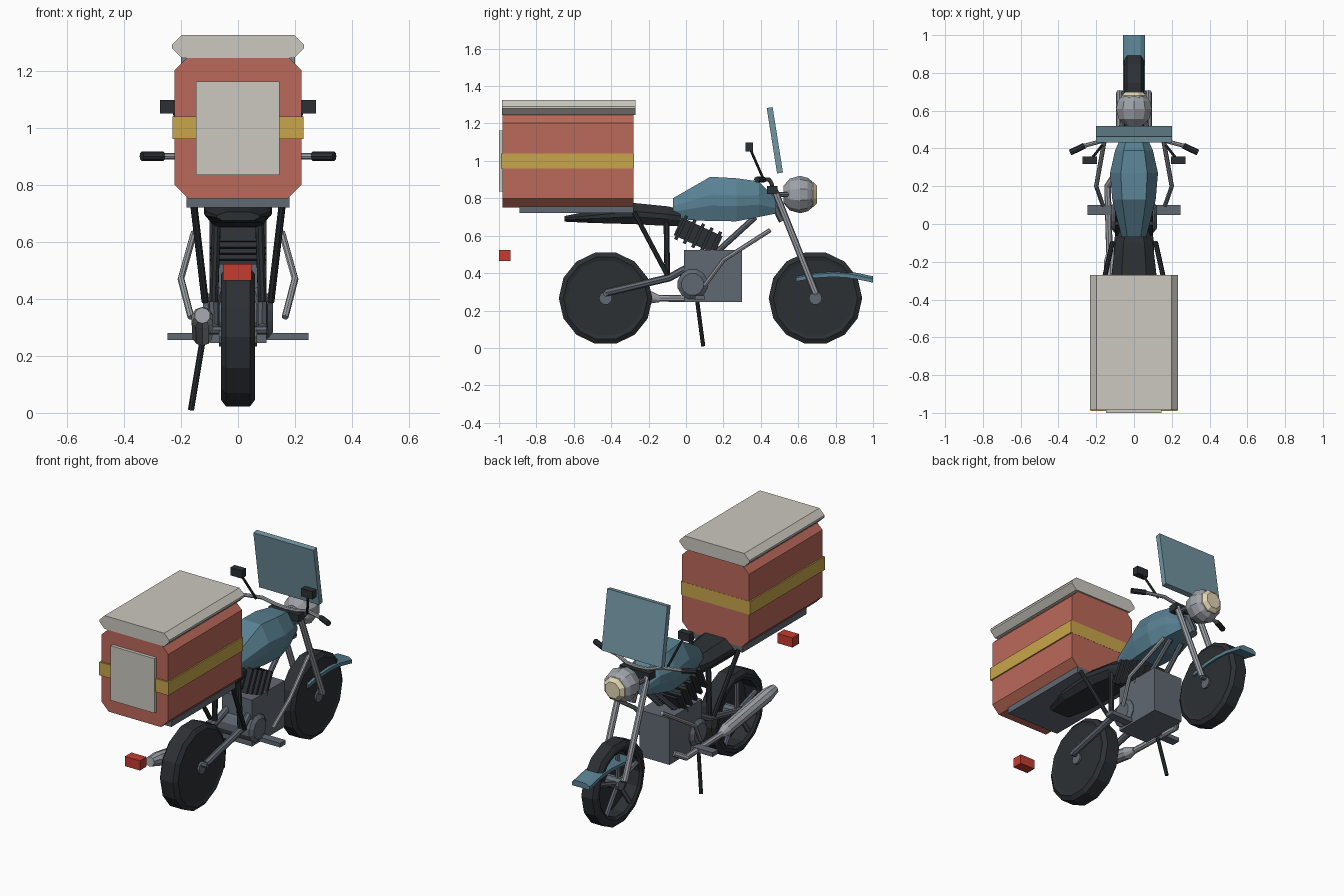
import bpy, bmesh, math
from mathutils import Matrix, Vector

if "Cube" in bpy.data.objects:
    bpy.data.objects.remove(bpy.data.objects["Cube"])

COL = {"red": (.50, .14, .10), "teal": (.10, .22, .29), "glass": (.17, .30, .36), "yellow": (.58, .38, .07),
       "cream": (.60, .58, .52), "dark": (.025, .03, .034), "iron": (.12, .14, .17),
       "steel": (.34, .36, .39), "lens": (.75, .66, .45), "lamp": (.55, .045, .03)}
MATS = {}
for key, c in COL.items():
    MATS[key] = bpy.data.materials.new(key)
    MATS[key].diffuse_color = (*c, 1)


def add(name, data, col):
    ob = bpy.data.objects.new(name, data)
    bpy.context.collection.objects.link(ob)
    data.materials.append(MATS[col])
    return ob


def finish(name, bm, col):
    bmesh.ops.recalc_face_normals(bm, faces=bm.faces)
    me = bpy.data.meshes.new(name)
    bm.to_mesh(me)
    bm.free()
    return add(name, me, col)


def box(name, lo, hi, col, tilt=0, edge=0, axis=None):
    """Box between two corners; optional tilt about x, optional bevel of edges along an axis."""
    lo, hi = Vector(lo), Vector(hi)
    bm = bmesh.new()
    bmesh.ops.create_cube(bm, size=1, matrix=Matrix.Diagonal((*(hi - lo), 1)))
    if edge:
        es = [e for e in bm.edges
              if abs((e.verts[0].co - e.verts[1].co).normalized()[axis]) > .9]
        bmesh.ops.bevel(bm, geom=es, offset=edge, segments=1, affect='EDGES')
    bm.transform(Matrix.Translation((lo + hi) / 2) @ Matrix.Rotation(math.radians(tilt), 4, 'X'))
    return finish(name, bm, col)


def tube(name, pts, r, col, both=True, res=2):
    """Poly tube through points, repeated on the other side when both is set."""
    cu = bpy.data.curves.new(name, 'CURVE')
    cu.dimensions = '3D'
    cu.bevel_depth, cu.bevel_resolution, cu.use_fill_caps = r, res, True
    for s in ((1, -1) if both else (1,)):
        sp = cu.splines.new('POLY')
        sp.use_smooth = False
        sp.points.add(len(pts) - 1)
        for p, (x, y, z) in zip(sp.points, pts):
            p.co = (x * s, y, z, 1)
    return add(name, cu, col)


def loft(name, rings, col):
    """Skin closed rings of points, cap both ends."""
    bm = bmesh.new()
    vs = [[bm.verts.new(p) for p in ring] for ring in rings]
    n = len(vs[0])
    for a, b in zip(vs, vs[1:]):
        for i in range(n):
            bm.faces.new((a[i], a[(i + 1) % n], b[(i + 1) % n], b[i]))
    bm.faces.new(vs[0])
    bm.faces.new(vs[-1])
    return finish(name, bm, col)


def lathe(name, prof, n, centre, axis, col):
    """Turn (offset, radius) pairs around an axis."""
    q = Vector((0, 0, 1)).rotation_difference(Vector(axis).normalized())
    ring = lambda h, r: [q @ Vector((r * math.cos(t), r * math.sin(t), h)) + Vector(centre)
                         for t in (2 * math.pi * (i + .5) / n for i in range(n))]
    return loft(name, [ring(h, r) for h, r in prof], col)


def body(secs):
    """Chamfered sections from (y, bottom, top, half width)."""
    rings = []
    for y, b, t, w in secs:
        h = t - b
        half = [(w * .75, b), (w, b + h * .35), (w, b + h * .6), (w * .55, t)]
        rings.append([(x, y, z) for x, z in half] + [(-x, y, z) for x, z in half[::-1]])
    return rings


# Wheels: tyre closed on the right, open with spokes on the left
for tag, y, w in (("rear", -.43, .06), ("front", .692, .052)):
    c = (0, y, .266)
    lathe(tag + "_tyre", [(w * .6, .001), (w * .6, .19), (-w * .8, .19), (-w, .205), (-w, .225), (-w * .7, .25),
                          (w * .7, .25), (w, .225), (w * .9, .205), (w * .9, .001)], 14, c, (1, 0, 0), "dark")
    lathe(tag + "_hub", [(-w * 1.1, .035), (w * 1.1, .035)], 10, c, (1, 0, 0), "iron")
    for i in range(5):
        a = math.radians(90 + 72 * i)
        d = Vector((0, math.cos(a), math.sin(a)))
        tube(tag + "_spoke", [Vector((-w * .6, y, .266)) + d * r for r in (.02, .2)],
             .014, "iron", both=False, res=1)

# Cargo box
box("cargo_box", (-.222, -.98, .752), (.222, -.28, 1.25), "red", edge=.048, axis=1)
box("cargo_lid", (-.232, -.985, 1.245), (.232, -.27, 1.325), "cream", edge=.034, axis=1)
box("cargo_band", (-.23, -.99, .96), (.23, -.279, 1.04), "yellow")
box("cargo_panel", (-.147, -1, .835), (.145, -.975, 1.163), "cream")
box("cargo_rack", (-.18, -.89, .72), (.18, -.28, .757), "iron")
box("tail_light", (-.052, -1, .465), (.048, -.938, .523), "lamp")

# Seat and tank
loft("seat", body([(-.65, .675, .705, .075), (-.5, .668, .735, .115), (-.28, .662, .775, .12),
                   (-.1, .652, .757, .1), (-.03, .65, .742, .075)]), "dark")
loft("fuel_tank", body([(-.07, .69, .80, .065), (.13, .678, .915, .115), (.27, .677, .907, .127),
                        (.39, .70, .89, .1), (.48, .718, .80, .06)]), "teal")

# Engine
box("engine_block", (-.1, -.01, .245), (.1, .3, .523), "iron")
lathe("engine_cover", [(-.122, .06), (-.105, .082), (.105, .082), (.122, .06)], 12,
      (0, .035, .34), (1, 0, 0), "iron")
axis = Vector((0, math.cos(math.radians(-25)), math.sin(math.radians(-25))))
mid = Vector((0, .065, .6))
half = Vector((.07, .12, .052))
box("engine_cylinder", mid - half, mid + half, "dark", tilt=-25)
for i in range(5):
    c, half = mid + axis * (i - 2) * .05, Vector((.1, .009, .07))
    box("cooling_fin", c - half, c + half, "dark", tilt=-25)

# Frame
tube("down_tube", [(.04, .37, .70), (.05, .14, .49)], .016, "iron")
tube("rear_strut", [(.155, -.28, .73), (.115, -.1, .39)], .013, "dark")
tube("seat_post", [(.075, -.105, .68), (.085, -.1, .39)], .016, "dark")
tube("swing_arm", [(.085, -.43, .295), (.085, -.09, .375), (.07, .01, .43)], .02, "iron")
tube("rear_axle", [(-.1, -.43, .29), (.1, -.43, .29)], .015, "iron", both=False)
tube("crash_guard", [(.155, .45, .63), (.2, .2, .47), (.165, .1, .335)], .012, "steel")
box("foot_peg_bar", (-.247, .048, .256), (.247, .1, .281), "iron")
tube("kickstand", [(-.125, .06, .25), (-.165, .092, .01)], .011, "dark", both=False)

# Exhaust
tube("exhaust_pipe", [(-.1, .26, .3), (-.14, .2, .262), (-.13, -.15, .265)], .018, "steel", both=False)
d = Vector((0, -.52, .08))
lathe("muffler", [(0, .018), (.06, .036), (.46, .04), (.525, .028)], 10, (-.125, -.14, .262), d, "steel")

# Fork and steering
tube("fork_leg", [(.078, .475, .84), (.078, .692, .295)], .018, "steel")
tube("front_axle", [(-.09, .692, .295), (.09, .692, .295)], .014, "iron", both=False)
box("fork_clamp", (-.1, .432, .823), (.1, .49, .865), "dark")
tube("steering_stem", [(0, .44, .85), (0, .52, .68)], .025, "iron", both=False)
tube("handlebar", [(0, .46, .87), (.07, .46, .875), (.15, .445, .9), (.27, .412, .9)], .011, "steel")
tube("hand_grip", [(.262, .415, .9), (.338, .378, .9)], .016, "dark")
tube("mirror_stem", [(.17, .415, .9), (.225, .345, 1.06)], .007, "dark")
for s in (-1, 1):
    box("mirror", (s * .235 - .038, .317, 1.05), (s * .235 + .038, .357, 1.097), "dark")

# Windscreen, headlight and fender
box("windscreen", (-.2, .459, .933), (.2, .491, 1.287), "glass", tilt=9)
lathe("headlight", [(-.08, .045), (-.045, .085), (.01, .1), (.05, .09), (.075, .07)], 10,
      (0, .6, .82), (0, 1, 0), "steel")
lathe("headlight_lens", [(.055, .072), (.08, .072), (.1, .05)], 8, (0, .6, .82), (0, 1, 0), "lens")
tube("headlight_bracket", [(.07, .47, .82), (.06, .56, .82)], .014, "iron")
arc = [(.588, .383), (.69, .402), (.79, .408), (.88, .402), (1.0, .377)]
loft("front_fender", [[(-.058, y, z - .028), (.058, y, z - .028), (.058, y, z - .008), (.035, y, z + .006),
                       (-.035, y, z + .006), (-.058, y, z - .008)] for y, z in arc], "teal")

for m in bpy.data.materials:
    if m.users and not m.is_grease_pencil:
        m.use_nodes = True
        m.node_tree.nodes["Principled BSDF"].inputs["Base Color"].default_value = m.diffuse_color
